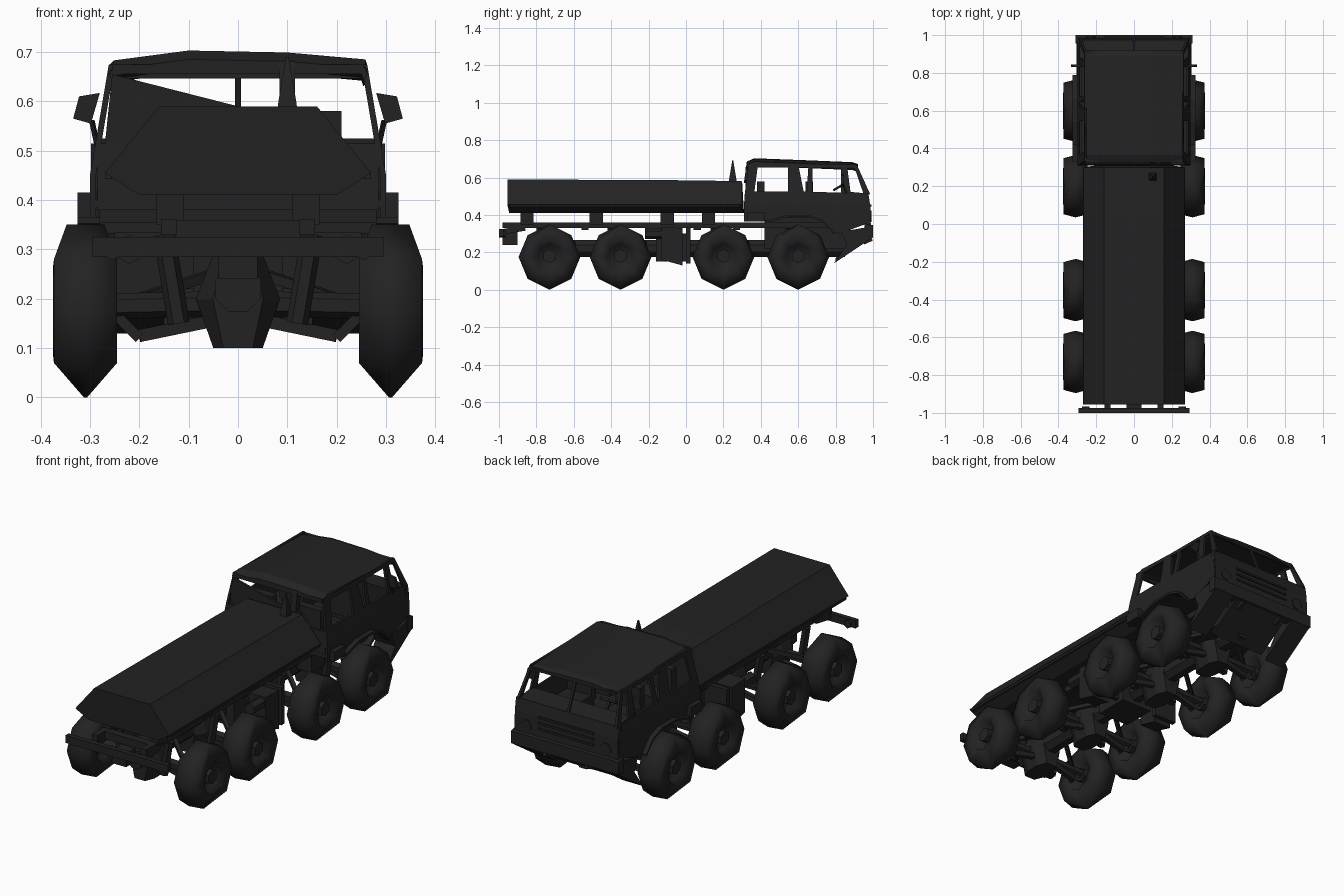
import bpy, bmesh, math
from mathutils import Vector

black = bpy.data.materials.new("charcoal black")
black.diffuse_color = (0.0165, 0.0165, 0.0165, 1)


def make(name, verts, faces):
    me = bpy.data.meshes.new(name)
    me.from_pydata([tuple(v) for v in verts], [], faces)
    bm = bmesh.new()
    bm.from_mesh(me)
    bmesh.ops.recalc_face_normals(bm, faces=bm.faces)
    bm.to_mesh(me)
    bm.free()
    me.materials.append(black)
    ob = bpy.data.objects.new(name, me)
    bpy.context.collection.objects.link(ob)
    return ob


def loft(name, rings):
    n = len(rings[0])
    faces = [tuple(range(n)), tuple(range(len(rings) * n - n, len(rings) * n))]
    for r in range(len(rings) - 1):
        for i in range(n):
            j = (i + 1) % n
            faces.append((r*n + i, r*n + j, r*n + n + j, r*n + n + i))
    return make(name, [v for ring in rings for v in ring], faces)


def box(name, x0, x1, y0, y1, z0, z1):
    return loft(name, [[(x0, y0, z), (x1, y0, z), (x1, y1, z), (x0, y1, z)] for z in (z0, z1)])


def beam(name, a, b, r, sides=4):
    a, b = Vector(a), Vector(b)
    q = (b - a).to_track_quat('Z', 'Y')
    ring = [Vector((r * math.cos(t), r * math.sin(t), 0)) for t in
            [(i + .5) * 2 * math.pi / sides for i in range(sides)]]
    return loft(name, [[p + q @ v for v in ring] for p in (a, b)])


def prism(name, yz, x0, x1):
    return loft(name, [[(x, y, z) for y, z in yz] for x in (x0, x1)])


def side_x(z):  # half width of the cab at a height
    return .30 if z < .45 else .30 - (z - .45) * .17


def panel(name, yz, s, t=.012):  # cab side panel following the lean
    return loft(name, [[(s * (side_x(z) - d), y, z) for y, z in yz] for d in (0, t)])


# wheels: eight-sided tyres, pinched at bottom and top, with dished rims
def wheel(name, s, y):
    rings = []
    for f, out in ((.42, -.025), (.50, -.06), (.90, -.064), (1, 0), (.90, .064), (.50, .066), (.42, .025)):
        ring = []
        for i in range(8):
            a = i * math.pi / 4 - math.pi / 2
            r = (.175 if i in (0, 4) else .165) * f
            o = out
            if f >= .9 and i in (0, 4):
                r = .175
                o = out * (.05 if i == 0 else .6)
            ring.append((s * (.309 + o), y + r * math.cos(a), .175 + r * math.sin(a)))
        rings.append(ring)
    for p in loft(name, rings).data.polygons:
        p.use_smooth = True
    beam(name + "_hub", (s * .26, y, .18), (s * .365, y, .18), .038, 6)


AXLES = (-.73, -.35, .20, .60)
for k, y in enumerate(AXLES):
    for s in (-1, 1):
        wheel("wheel_%d" % k, s, y)
        # axle tubes and lower swing arms
        beam("axle", (0, y, .19), (s * .26, y, .185), .026, 6)
        beam("swing_arm", (s * .03, y + .03, .16), (s * .20, y + .02, .125), .018)
        beam("arm_link", (s * .20, y, .12), (s * .25, y, .17), .015)
        beam("spring_strut", (s * .12, y - .05, .15), (s * .15, y - .05, .33), .022, 6)
        beam("radius_rod", (s * .05, y + .13, .25), (s * .20, y + .01, .20), .014)
    # differential
    loft("differential", [[(x * w, y + dy, z) for x, z in
         ((-.05, .10), (.05, .10), (.085, .2), (.05, .29), (-.05, .29), (-.085, .2))]
         for dy, w in ((-.08, .6), (-.03, 1), (.04, 1), (.09, .6))])

# backbone and frame
beam("backbone_tube", (0, -.85, .22), (0, .85, .22), .05, 8)
box("gearbox", -.09, .09, -.16, .02, .15, .30)
box("engine", -.13, .13, .42, .88, .22, .40)
for s in (-1, 1):
    beam("frame_rail", (s * .14, -.98, .345), (s * .14, .85, .345), .022)
    prism("side_tank", [(-.13, .16), (-.02, .13), (-.02, .33), (-.13, .335)], s * .15, s * .25)
    prism("side_locker", [(.00, .14), (.025, .14), (.025, .335), (.00, .335)], s * .12, s * .25)
    beam("air_bottle", (s * .22, -.22, .30), (s * .22, -.10, .30), .03, 6)
    for y in (-.85, -.48, -.10, .12):
        box("bed_support", min(s * .11, s * .165), max(s * .11, s * .165), y - .035, y + .035, .35, .415)
for y in (-.9, -.54, -.16, .06, .27):
    box("cross_member", -.15, .15, y - .02, y + .02, .32, .36)

# rear bumper beam with lamps and tow hitch
box("rear_bumper", -.295, .295, -1.0, -.975, .285, .325)
box("hitch", -.04, .04, -.98, -.90, .24, .31)
for s in (-1, 1):
    beam("tail_lamp", (s * .255, -1.0, .30), (s * .255, -.965, .30), .022, 6)
    beam("bumper_bracket", (s * .14, -.98, .31), (s * .14, -.86, .33), .02)

# cargo body: six-sided
HEX = ((-.16, .585), (.16, .585), (.27, .455), (.20, .41), (-.20, .41), (-.27, .455))
loft("cargo_body", [[(x, y + (.01 if z < .45 else 0), z + dz * (z > .5)) for x, z in HEX]
                    for y, dz in ((-.955, .005), (.04, 0), (.30, -.005))])
for s in (-1, 1):
    beam("body_edge_rail", (s * .262, -.94, .45), (s * .262, .29, .45), .010)
# pointed intake pipe
loft("intake_pipe", [[(.10 + a * w, .25 + b * w, z) for a, b in ((-1, -1), (1, -1), (1, 1), (-1, 1))]
                     for z, w in ((.50, .03), (.60, .018), (.69, .003))])

# cab sides
for s in (-1, 1):
    panel("cab_side_lower", [(.31, .365), (.31, .45), (.975, .45), (.985, .36), (.82, .30), (.78, .31),
                             (.74, .36), (.67, .385), (.52, .385), (.45, .37)], s)
    panel("cab_side_middle", [(.31, .45), (.315, .525), (.62, .525), (.97, .515), (.975, .45)], s)
    panel("rear_pillar", [(.315, .52), (.335, .67), (.385, .67), (.365, .52)], s)
    panel("door_pillar", [(.545, .52), (.545, .67), (.60, .67), (.63, .52)], s)
    panel("mid_pillar", [(.645, .52), (.655, .67), (.675, .67), (.675, .52)], s)
    panel("front_door_pillar", [(.83, .52), (.83, .67), (.86, .67), (.88, .52)], s)
    panel("windscreen_pillar", [(.95, .51), (.895, .67), (.915, .665), (.985, .51)], s)
    panel("window_header", [(.33, .655), (.33, .675), (.91, .67), (.91, .65)], s)
    # wheel arch flares and steps
    arch = [(.42, .365), (.47, .38), (.54, .40), (.66, .40), (.73, .375), (.79, .31)]
    prism("arch_flare", arch + [(y, z - .012) for y, z in reversed(arch)], s * .28, s * .325)
    box("rear_step", min(s * .29, s * .325), max(s * .29, s * .325), .33, .42, .365, .415)
    # mirrors
    loft("mirror", [[(s * x, y, z) for x, z in ((.28, .617), (.322, .61), (.334, .565), (.298, .555))]
                    for y in (.83, .845)])
    beam("mirror_arm", (s * .296, .84, .56), (s * .283, .87, .50), .006)
    # seats
    for y in (.40, .66):
        box("seat_base", s * .14 - .07, s * .14 + .07, y, y + .13, .40, .47)
        box("seat_back", s * .14 - .07, s * .14 + .07, y - .02, y + .02, .44, .58)
    # front corner below the bumper
    prism("bumper_corner", [(1.0, .34), (1.0, .28), (.79, .14), (.86, .24), (.83, .31)], s * .19, s * .305)
    beam("headlamp", (s * .23, .97, .39), (s * .23, .992, .39), .03, 8)

# cab roof: thin domed shell sloping down to the front
SPAN = ((-.262, -.03), (-.252, -.02), (-.10, 0), (.10, -.004), (.258, -.018), (.262, -.03))
loft("cab_roof", [[(x, y, z + d) for x, d in SPAN] + [(x * .97, y, z + d - .012) for x, d in reversed(SPAN)]
                  for y, z in ((.325, .685), (.365, .703), (.65, .692), (.89, .682), (.92, .672))])
# cab back wall, floor and inside
prism("cab_back_wall", [(.31, .38), (.325, .38), (.327, .515), (.315, .515)], -.285, .285)
loft("back_wall_gusset", [[(-.27, y, .51), (.20, y, .51), (.14, y, .58), (0, y, .59), (-.255, y, .655)]
                          for y in (.318, .33)])
beam("back_window_post", (.10, .325, .57), (.10, .34, .68), .022)
prism("back_window_top", [(.325, .655), (.34, .655), (.34, .675), (.325, .675)], -.255, .255)
prism("cab_floor", [(.31, .385), (.31, .40), (.95, .42), (.95, .385)], -.29, .29)
prism("dashboard", [(.87, .42), (.86, .525), (.965, .515), (.965, .42)], -.285, .285)
beam("steering_column", (-.14, .9, .45), (-.14, .83, .55), .008)
beam("steering_wheel", (-.14, .83, .55), (-.14, .824, .56), .05, 8)

# cab front: wall, grille bars, windscreen frame
prism("cab_front", [(.965, .35), (.955, .515), (.975, .515), (.985, .45), (.988, .35)], -.298, .298)
for z in (.39, .42, .45):
    box("grille_bar", -.16, .16, .98, .993, z - .005, z + .005)
beam("windscreen_post", (0, .97, .51), (0, .905, .66), .008)
beam("windscreen_top", (-.26, .908, .655), (.26, .908, .655), .012)

# front bumper and sloping belly plate
prism("front_bumper", [(.955, .355), (1.0, .345), (1.0, .28), (.955, .275)], -.31, .31)
prism("belly_plate", [(.985, .28), (.97, .29), (.80, .17), (.80, .155)], -.16, .16)
for s in (-1, 1):
    beam("tow_hook", (s * .12, .95, .25), (s * .12, .995, .27), .012)
